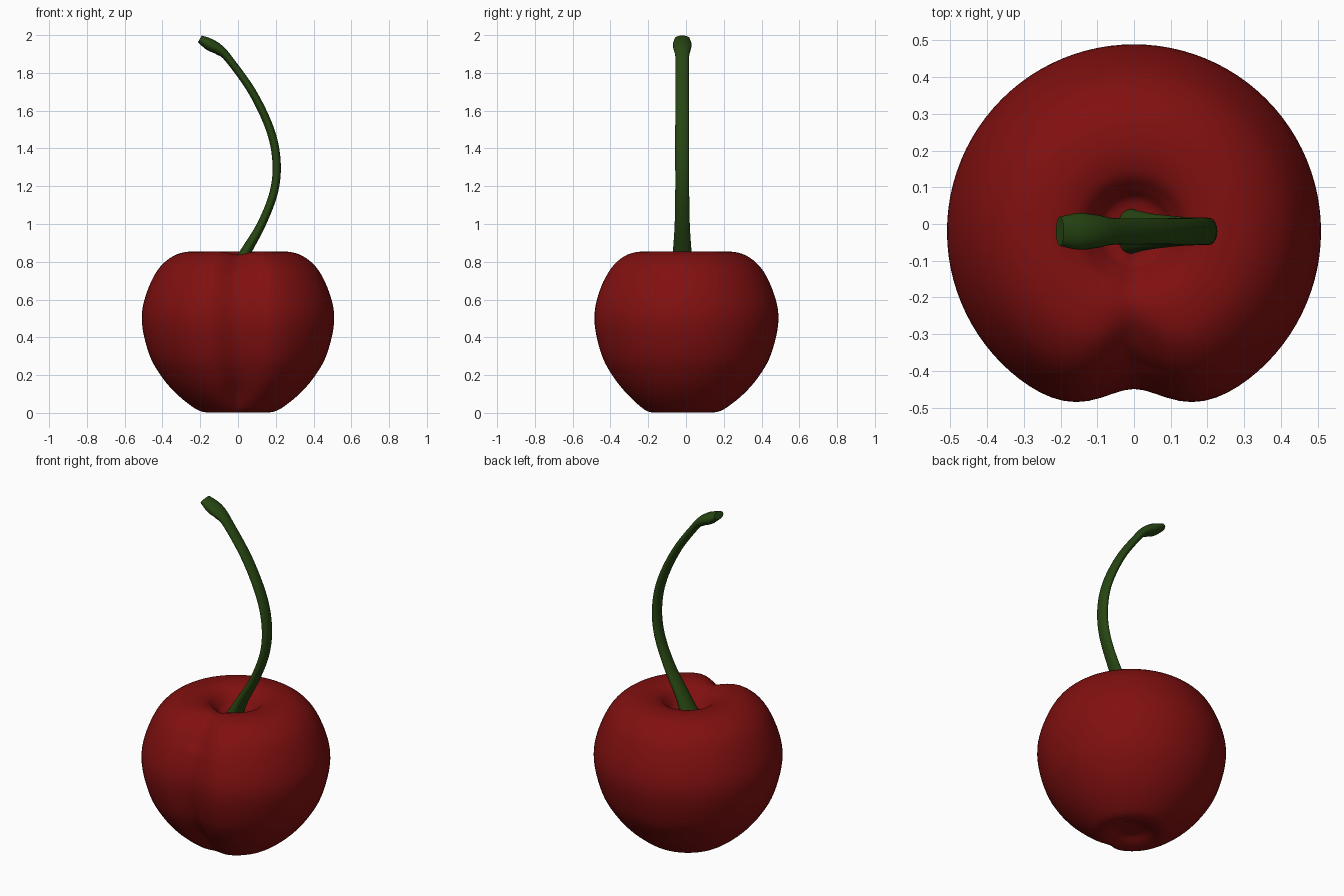
import bpy, bmesh, math
from mathutils import Vector

cube = bpy.data.objects.get("Cube")
if cube:
    bpy.data.objects.remove(cube, do_unlink=True)

CENTRE_Y = -0.02


def material(name, colour):
    mat = bpy.data.materials.new(name)
    mat.use_nodes = True
    mat.diffuse_color = (*colour, 1)
    bsdf = mat.node_tree.nodes["Principled BSDF"]
    bsdf.inputs["Base Color"].default_value = (*colour, 1)
    bsdf.inputs["Roughness"].default_value = 0.6
    return mat


def spline(points, steps):
    """Catmull-Rom samples through the given points."""
    pts = [Vector(p) for p in points]
    pts = [2 * pts[0] - pts[1]] + pts + [2 * pts[-1] - pts[-2]]
    out = []
    for a, b, c, d in zip(pts, pts[1:], pts[2:], pts[3:]):
        for i in range(steps):
            t = i / steps
            out.append(0.5 * (2 * b + (c - a) * t + (2 * a - 5 * b + 4 * c - d) * t**2
                              + (3 * b - a - 3 * c + d) * t**3))
    return out + [pts[-2]]


def loft(name, rings, mat):
    """Skin a list of equal rings and close both ends."""
    bm = bmesh.new()
    loops = [[bm.verts.new(p) for p in ring] for ring in rings]
    n = len(loops[0])
    for low, high in zip(loops, loops[1:]):
        for i in range(n):
            j = (i + 1) % n
            bm.faces.new((low[i], low[j], high[j], high[i]))
    bm.faces.new(loops[0][::-1])
    bm.faces.new(loops[-1])
    bmesh.ops.recalc_face_normals(bm, faces=bm.faces)
    mesh = bpy.data.meshes.new(name)
    bm.to_mesh(mesh)
    bm.free()
    obj = bpy.data.objects.new(name, mesh)
    bpy.context.collection.objects.link(obj)
    mesh.materials.append(mat)
    bpy.ops.object.select_all(action="DESELECT")
    obj.select_set(True)
    bpy.context.view_layer.objects.active = obj
    bpy.ops.object.shade_smooth_by_angle(angle=math.radians(50))
    return obj


red = material("cherry red", (0.22, 0.005, 0.005))
green = material("stem green", (0.02, 0.06, 0.006))

# Fruit: turned profile (radius, height) with a dimple at each end
profile = [(0.01, 0.035), (0.07, 0.03), (0.12, 0.01), (0.17, 0.003), (0.23, 0.025),
           (0.33, 0.105), (0.41, 0.2), (0.47, 0.31), (0.508, 0.47), (0.495, 0.6),
           (0.43, 0.75), (0.34, 0.832), (0.24, 0.855), (0.16, 0.84), (0.115, 0.80),
           (0.08, 0.765), (0.01, 0.755)]
SIDES = 96
fruit_rings = []
for r, z in spline(profile, 5):
    ring = []
    for i in range(SIDES):
        a = math.tau * i / SIDES - math.pi / 2
        off = min(i, SIDES - i) * math.tau / SIDES
        # Front groove, fading towards the two dimples
        fade = min(1, max(0, (r - 0.12) / 0.25))
        fade = fade * fade * (3 - 2 * fade)
        groove = math.exp(-(off / 0.27) ** 2)
        rr = r - 0.08 * groove * fade
        drop = 0.018 * groove * min(1, r / 0.2) if z > 0.7 else 0
        ring.append((rr * math.cos(a), CENTRE_Y + rr * math.sin(a), z - drop))
    fruit_rings.append(ring)
loft("cherry_fruit", fruit_rings, red)

# Stem: (x, z, thickness radius, width radius) along its bend
path = [(-0.01, 0.75, 0.04, 0.062), (0.04, 0.85, 0.029, 0.05), (0.125, 1.0, 0.023, 0.04),
        (0.19, 1.17, 0.022, 0.037), (0.204, 1.33, 0.022, 0.037), (0.17, 1.5, 0.022, 0.037),
        (0.075, 1.7, 0.021, 0.036), (-0.05, 1.875, 0.021, 0.036),
        (-0.10, 1.922, 0.028, 0.045), (-0.15, 1.95, 0.032, 0.05),
        (-0.202, 1.98, 0.021, 0.04)]
samples = spline(path, 6)
stem_rings = []
for i, (x, z, thick, wide) in enumerate(samples):
    before, after = samples[max(i - 1, 0)], samples[min(i + 1, len(samples) - 1)]
    along = Vector((after[0] - before[0], 0, after[1] - before[1])).normalized()
    across = Vector((along.z, 0, -along.x))
    angles = [math.tau * k / 20 for k in range(20)]
    stem_rings.append([Vector((x, CENTRE_Y, z)) + across * thick * math.cos(a)
                       + Vector((0, wide * math.sin(a), 0)) for a in angles])
loft("cherry_stem", stem_rings, green)
